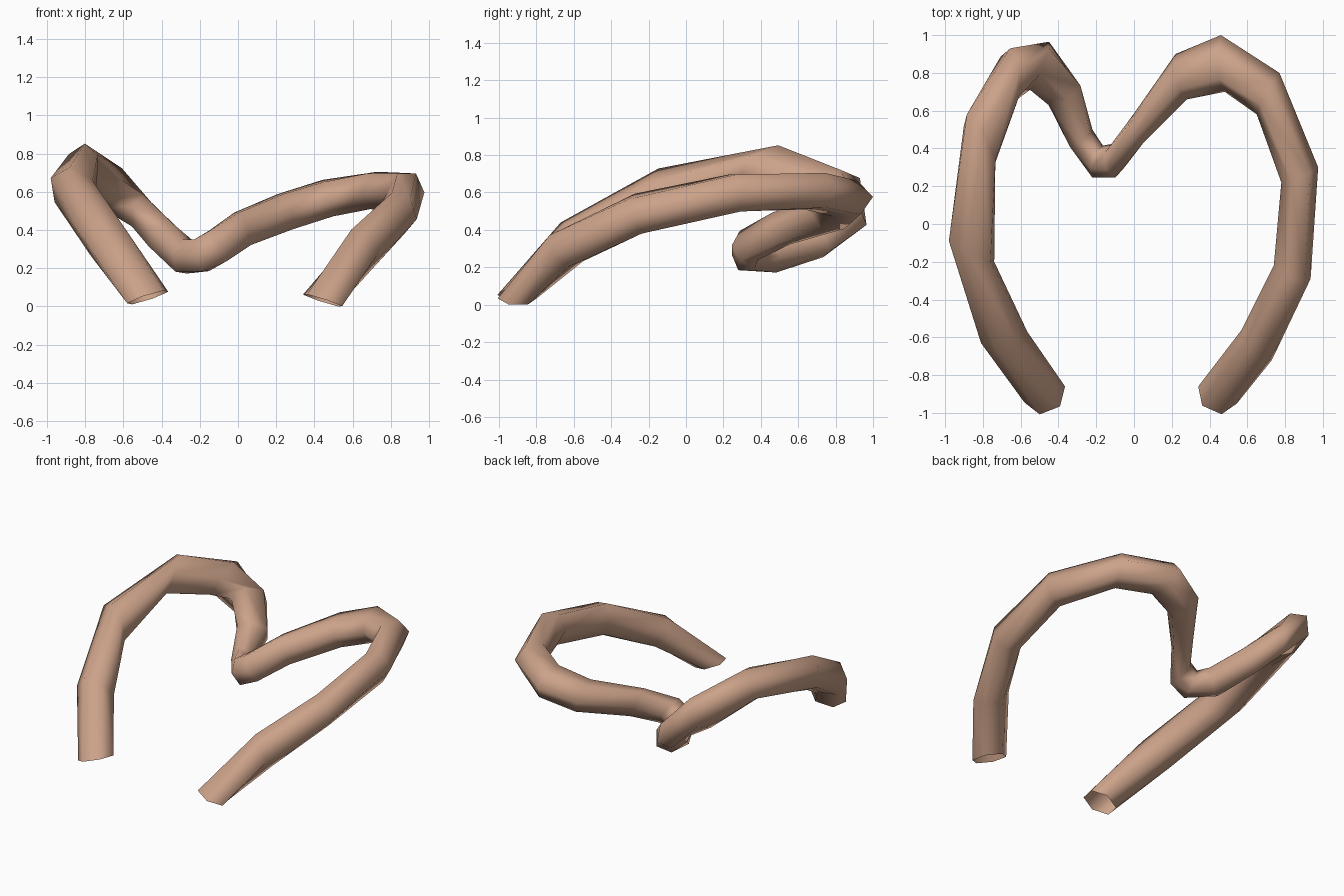
import bpy, bmesh, math
from mathutils import Vector

SIDES = 6
# cross-sections along the bent tube:
# outer x, y, inner x, y, centre z, rise of the outer edge, vertical radius
RINGS = [
    (-0.58, -0.945, -0.365, -0.86, 0.065, -0.03, 0.105),
    (-0.81, -0.63, -0.565, -0.57, 0.365, 0.01, 0.122),
    (-0.98, -0.09, -0.74, -0.20, 0.62, 0.07, 0.12),
    (-0.885, 0.58, -0.75, 0.28, 0.755, 0.06, 0.115),
    (-0.655, 0.93, -0.66, 0.63, 0.635, 0.06, 0.11),
    (-0.45, 0.965, -0.55, 0.71, 0.495, -0.05, 0.105),
    (-0.31, 0.77, -0.44, 0.62, 0.365, -0.06, 0.10),
    (-0.22, 0.50, -0.34, 0.41, 0.28, -0.01, 0.10),
    (-0.165, 0.415, -0.22, 0.245, 0.285, 0.0, 0.10),
    (-0.11, 0.425, -0.10, 0.245, 0.335, 0.0, 0.105),
    (0.0, 0.585, 0.05, 0.43, 0.425, 0.0, 0.105),
    (0.22, 0.90, 0.28, 0.66, 0.515, 0.0, 0.11),
    (0.46, 1.0, 0.48, 0.70, 0.585, 0.01, 0.108),
    (0.77, 0.80, 0.65, 0.58, 0.625, 0.01, 0.108),
    (0.975, 0.30, 0.78, 0.22, 0.615, 0.0, 0.115),
    (0.935, -0.29, 0.74, -0.22, 0.505, -0.03, 0.115),
    (0.73, -0.72, 0.57, -0.56, 0.32, -0.03, 0.115),
    (0.545, -0.95, 0.34, -0.86, 0.05, -0.03, 0.10),
]
# the two open ends are cut nearly level
END_NORMALS = {0: (-0.3, 0.15, 1), len(RINGS) - 1: (-0.3, -0.1, -1)}
UPRIGHT = (3, 4, 5)          # sections that stand upright on the left lobe

mat = bpy.data.materials.new("tan")
mat.diffuse_color = (0.60, 0.36, 0.25, 1)

# open-ended hexagonal tube through the cross-sections
bm = bmesh.new()
pts = [Vector(((a + c) / 2, (b + d) / 2, z)) for a, b, c, d, z, _, _ in RINGS]
rings = []
for i, (ox, oy, ix, iy, z, rise, r_up) in enumerate(RINGS):
    c = pts[i]
    a = (c - pts[i - 1]).normalized() if i > 0 else Vector()
    b = (pts[i + 1] - c).normalized() if i < len(pts) - 1 else Vector()
    t = Vector(END_NORMALS.get(i, a + b)).normalized()
    if i in UPRIGHT:
        t.z *= 0.3
    side = Vector(((ix - ox) / 2, (iy - oy) / 2, -rise))
    up = side.cross(t).normalized() * r_up
    rings.append([bm.verts.new(c + math.cos(k * math.tau / SIDES) * side
                               + math.sin(k * math.tau / SIDES) * up)
                  for k in range(SIDES)])
for r0, r1 in zip(rings, rings[1:]):
    for k in range(SIDES):
        j = (k + 1) % SIDES
        f = bm.faces.new((r0[k], r0[j], r1[j], r1[k]))
        f.smooth = True
bmesh.ops.recalc_face_normals(bm, faces=bm.faces)

# rest on the ground
low = min(v.co.z for v in bm.verts)
for v in bm.verts:
    v.co.z -= low

me = bpy.data.meshes.new("heart_tube")
bm.to_mesh(me)
bm.free()
me.materials.append(mat)
ob = bpy.data.objects.new("heart_tube", me)
bpy.context.collection.objects.link(ob)
